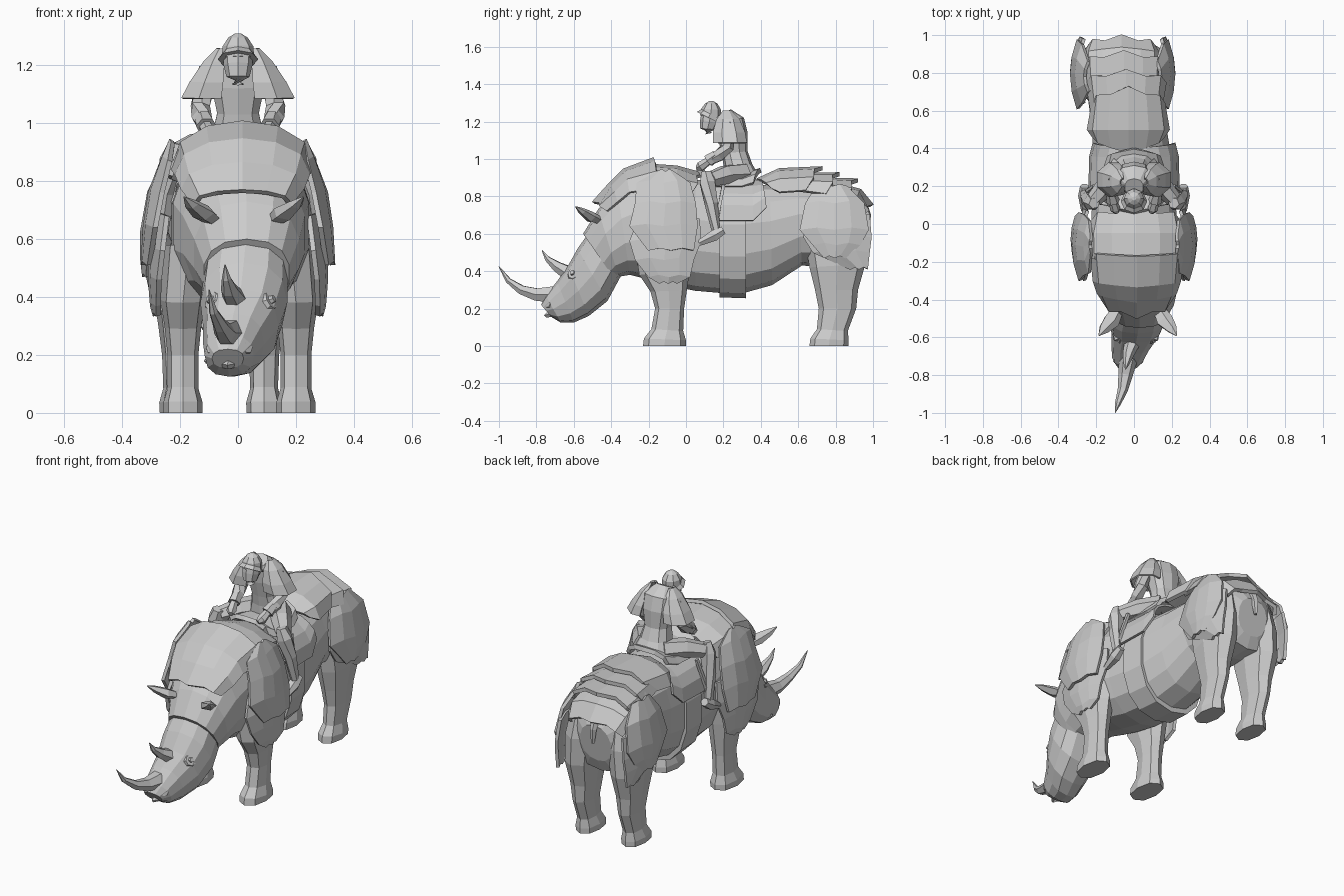
import bpy, bmesh, math
from mathutils import Vector

SIDES = ((-1, "left"), (1, "right"))


def build(name, rows, closed=True, thick=0):
    """Skin rows of points; closed rows become a capped solid, open rows a thick plate."""
    bm = bmesh.new()
    grid = [[bm.verts.new(p) for p in r] for r in rows]
    n = len(grid[0])
    for a, b in zip(grid, grid[1:]):
        for i in range(n if closed else n - 1):
            j = (i + 1) % n
            bm.faces.new((a[i], a[j], b[j], b[i]))
    if closed:
        bm.faces.new(grid[0])
        bm.faces.new(grid[-1])
    bmesh.ops.recalc_face_normals(bm, faces=bm.faces)
    me = bpy.data.meshes.new(name)
    bm.to_mesh(me)
    bm.free()
    ob = bpy.data.objects.new(name, me)
    bpy.context.collection.objects.link(ob)
    if thick:
        mod = ob.modifiers.new("thickness", "SOLIDIFY")
        mod.thickness = thick
        mod.offset = 0
    return ob


def loft(name, secs, n=12, p=0.85):
    """Sections: first edge (y, z), opposite edge (y, z), half width, centre x."""
    rows = []
    for y1, z1, y2, z2, hw, cx in secs:
        mid = Vector((cx, (y1 + y2) / 2, (z1 + z2) / 2))
        axis = Vector((0, (y1 - y2) / 2, (z1 - z2) / 2))
        row = []
        for i in range(n):
            a = math.tau * i / n
            c, s = (math.copysign(abs(v) ** p, v) for v in (math.cos(a), math.sin(a)))
            row.append(mid + axis * c + Vector((hw * s, 0, 0)))
        rows.append(row)
    return build(name, rows)


def tube(name, pts, n=6, flat=1.0):
    """Tapered tube through (x, y, z, radius) points."""
    cs = [Vector(p[:3]) for p in pts]
    rows = []
    for i, p in enumerate(pts):
        t = cs[min(i + 1, len(cs) - 1)] - cs[max(i - 1, 0)]
        q = t.to_track_quat('Z', 'Y')
        rows.append([cs[i] + q @ Vector((p[3] * math.cos(math.tau * k / n),
                                         p[3] * flat * math.sin(math.tau * k / n), 0)) for k in range(n)])
    return build(name, rows)


def arc_plate(name, secs, cx=0.0, jag=0.0, thick=0.02, n=7):
    """Plate draped over the back: top (y, z), lower edge (y, z), half width."""
    rows = []
    for k, (yt, zt, ye, ze, hw) in enumerate(secs):
        row = []
        for i in range(n):
            t = 2 * i / (n - 1) - 1
            c = max(0, math.cos(t * math.pi / 2)) ** 0.85
            dy = jag * (i % 2) if k == len(secs) - 1 else 0
            row.append((cx + hw * math.sin(t * math.pi / 2), yt + (ye - yt) * abs(t) + dy, ze + (zt - ze) * c))
        rows.append(row)
    return build(name, rows, False, thick)


def side_plate(name, s, cx, rows, thick=0.018):
    """Hanging plate: rows of z, front y, back y, edge x, bulge."""
    out = []
    for z, y0, y1, x, b in rows:
        out.append([(cx + s * (x + b * (1 - (2 * k / 4 - 1) ** 2)), y0 + (y1 - y0) * k / 4,
                     z + 0.012 * (k % 2)) for k in range(5)])
    return build(name, out, False, thick)


def shoulder_guard(name, s, rows):
    """Flared half cone: rows of z, centre x, centre y, x radius, y radius."""
    out = []
    for z, cx, cy, rx, ry in rows:
        out.append([(s * (cx + rx * math.cos(a)), cy + ry * math.sin(a), z)
                    for a in (math.radians(d) for d in (-125, -75, -25, 25, 75, 110))])
    return build(name, out, False, 0.01)


# Animal trunk and neck
loft("body", [(.965, .72, .93, .5, .1, -.07), (.93, .79, .9, .43, .18, -.07), (.78, .85, .78, .42, .205, -.06),
              (.6, .86, .62, .43, .2, -.04), (.45, .86, .46, .325, .205, -.02), (.28, .86, .28, .275, .215, 0),
              (.05, .89, .05, .295, .23, 0), (-.1, .94, -.1, .325, .245, .01), (-.25, .93, -.22, .36, .24, .01),
              (-.37, .85, -.3, .38, .215, .02), (-.47, .73, -.36, .37, .185, .03), (-.55, .6, -.38, .355, .15, .03)], 14)
# Head, turned slightly to one side
loft("head", [(-.52, .605, -.35, .37, .145, .028), (-.58, .52, -.42, .24, .15, .02), (-.63, .43, -.52, .16, .13, .01),
              (-.69, .345, -.6, .125, .105, -.015), (-.75, .27, -.67, .125, .085, -.03),
              (-.775, .22, -.72, .155, .055, -.035)], 12)
tube("front_horn", [(-.03, -.71, .275, .05), (-.045, -.8, .275, .038), (-.06, -.88, .3, .027),
                    (-.085, -.95, .35, .016), (-.1, -1.0, .425, .002)])
tube("rear_horn", [(-.01, -.63, .39, .042), (-.03, -.69, .425, .03), (-.04, -.74, .465, .016), (-.045, -.77, .512, .002)])
tube("mouth", [(-.11, -.64, .18, .01), (-.035, -.745, .165, .014), (.05, -.65, .18, .01)], 4)

for s, side in SIDES:
    tube("ear_" + side, [(.02 + s * .1, -.44, .66, .03), (.02 + s * .14, -.51, .69, .047),
                         (.02 + s * .18, -.555, .72, .03), (.02 + s * .205, -.59, .745, .004)], 5, 0.6)
    ex = .01 + s * .085
    tube("eyelid_" + side, [(ex - s * .03, -.575, .365, .06), (ex, -.592, .38, .048), (ex + s * .02, -.603, .39, .032)], 8)
    tube("eye_" + side, [(ex, -.595, .382, .024), (ex + s * .03, -.61, .395, .012)])
    tube("nostril_" + side, [(-.03 + s * .04, -.71, .22, .035), (-.03 + s * .065, -.74, .225, .02)], 6)
    # Legs with spreading feet
    cx = .005 + s * .195
    loft("front_leg_" + side, [(-.23, 0, 0, 0, .068, cx), (-.225, .04, 0, .03, .068, cx), (-.185, .09, -.015, .08, .053, cx),
                               (-.165, .2, -.01, .2, .053, cx), (-.19, .29, .005, .3, .063, cx),
                               (-.25, .38, .02, .4, .078, cx), (-.28, .58, .05, .58, .085, cx - s * .02)], 8)
    cx = -.06 + s * .15
    loft("rear_leg_" + side, [(.66, 0, .87, 0, .06, cx), (.665, .04, .87, .03, .062, cx), (.7, .09, .865, .08, .048, cx),
                              (.71, .2, .91, .2, .052, cx), (.69, .3, .92, .3, .065, cx),
                              (.66, .42, .96, .44, .085, cx), (.63, .6, .965, .6, .093, cx - s * .01),
                              (.66, .76, .93, .76, .075, cx - s * .02)], 8)
    # Shoulder armour in two layers
    side_plate("lower_shoulder_plate_" + side, s, 0, [(.68, -.25, .07, .245, .04), (.56, -.3, .08, .26, .04),
               (.46, -.27, .04, .272, .03), (.37, -.2, .02, .275, .02), (.335, -.14, -.05, .275, .01)])
    side_plate("upper_shoulder_plate_" + side, s, 0, [(.93, -.15, -.07, .225, .005), (.87, -.26, .02, .235, .025),
               (.76, -.27, .05, .262, .04), (.64, -.3, .06, .285, .035), (.51, -.2, .04, .305, .022)])
    # Hip armour in two layers
    side_plate("lower_hip_plate_" + side, s, -.06, [(.7, .64, .98, .205, .035), (.58, .63, .99, .22, .035),
               (.5, .68, .98, .225, .03), (.41, .88, .97, .225, .01)])
    side_plate("upper_hip_plate_" + side, s, -.06, [(.85, .7, .86, .18, .02), (.76, .64, .95, .21, .035),
               (.62, .61, .975, .235, .035), (.54, .68, .93, .245, .025), (.47, .74, .85, .25, .012)])

# Neck, back and rump armour
arc_plate("hump_plate", [(-.17, 1.0, -.15, .84, .24), (-.33, .94, -.3, .82, .225), (-.41, .86, -.36, .77, .205),
                         (-.475, .765, -.42, .72, .165)], .015, -.02)
arc_plate("withers_plate", [(-.2, .965, -.18, .82, .245), (-.05, .955, -.05, .81, .25), (.07, .915, .02, .8, .225)], .01, .025)
bands = [[(.38, .885, .46, .84, .18), (.5, .94, .5, .82, .21), (.71, .95, .64, .83, .185)],
         [(.6, .915, .6, .83, .18), (.8, .918, .75, .81, .205)],
         [(.72, .89, .7, .82, .19), (.9, .885, .85, .78, .2)],
         [(.82, .86, .8, .79, .19), (.93, .83, .9, .74, .195), (.975, .75, .94, .69, .17)]]
for i, secs in enumerate(bands):
    arc_plate("rump_plate_%d" % (i + 1), secs, -.03 - .012 * i, .02, .022)
tube("tail", [(-.07, .945, .76, .025), (-.07, .97, .7, .02), (-.07, .975, .62, .01)], 5)

# Saddle, blanket and girth strap
arc_plate("saddle_blanket", [(.08, .9, .12, .73, .228), (.14, .895, .15, .67, .236), (.35, .885, .36, .67, .23),
                             (.4, .88, .43, .74, .212)], 0, 0, .014, 11)
arc_plate("saddle", [(.06, .95, .1, .86, .13), (.12, .91, .14, .85, .16), (.3, .91, .3, .85, .15),
                     (.4, .94, .36, .87, .13)], 0, 0, .025)
loft("girth_strap", [(.18, .87, .18, .26, .232, 0), (.32, .87, .32, .255, .226, -.005)], 14)

# Rider body, leaning forward
loft("rider_torso", [(.2, .9, .38, .93, .11, 0), (.2, .97, .355, .97, .09, 0), (.19, 1.03, .33, 1.04, .075, 0),
                     (.17, 1.12, .33, 1.14, .095, 0), (.165, 1.19, .31, 1.22, .095, 0), (.15, 1.22, .24, 1.265, .05, 0)], 10)
tube("rider_head", [(0, .12, 1.135, .022), (0, .115, 1.16, .04), (0, .125, 1.2, .05), (0, .135, 1.25, .052)], 8)
tube("helmet_brim", [(0, .12, 1.22, .07), (0, .13, 1.24, .055)], 8)
tube("helmet_crown", [(0, .13, 1.225, .056), (0, .135, 1.265, .053), (0, .135, 1.295, .034), (0, .135, 1.31, .01)], 8)

for s, side in SIDES:
    shoulder_guard("rider_shoulder_guard_" + side, s, [(1.255, .06, .22, .012, .02), (1.21, .075, .225, .045, .06),
                   (1.14, .095, .23, .075, .085), (1.085, .11, .235, .09, .09)])
    tube("rider_arm_" + side, [(s * .1, .24, 1.19, .035), (s * .13, .22, 1.06, .036), (s * .125, .18, 1.02, .036),
                               (s * .11, .12, .985, .024)])
    tube("rider_cuff_" + side, [(s * .12, .16, 1.02, .028), (s * .11, .12, .99, .036)])
    tube("rider_hand_" + side, [(s * .11, .12, .99, .022), (s * .1, .08, .96, .028), (s * .09, .06, .95, .014)])
    tube("rider_thigh_" + side, [(s * .06, .31, .92, .06), (s * .14, .21, .915, .055), (s * .21, .13, .89, .043)])
    tube("rider_shin_" + side, [(s * .21, .11, .93, .03), (s * .225, .115, .87, .046), (s * .25, .135, .76, .036),
                                (s * .262, .16, .62, .024)])
    tube("rider_boot_" + side, [(s * .262, .2, .62, .024), (s * .262, .15, .59, .034), (s * .262, .07, .55, .018)])
    tube("stirrup_strap_" + side, [(s * .21, .2, .86, .012), (s * .25, .17, .7, .012), (s * .262, .14, .575, .012)], 4)
